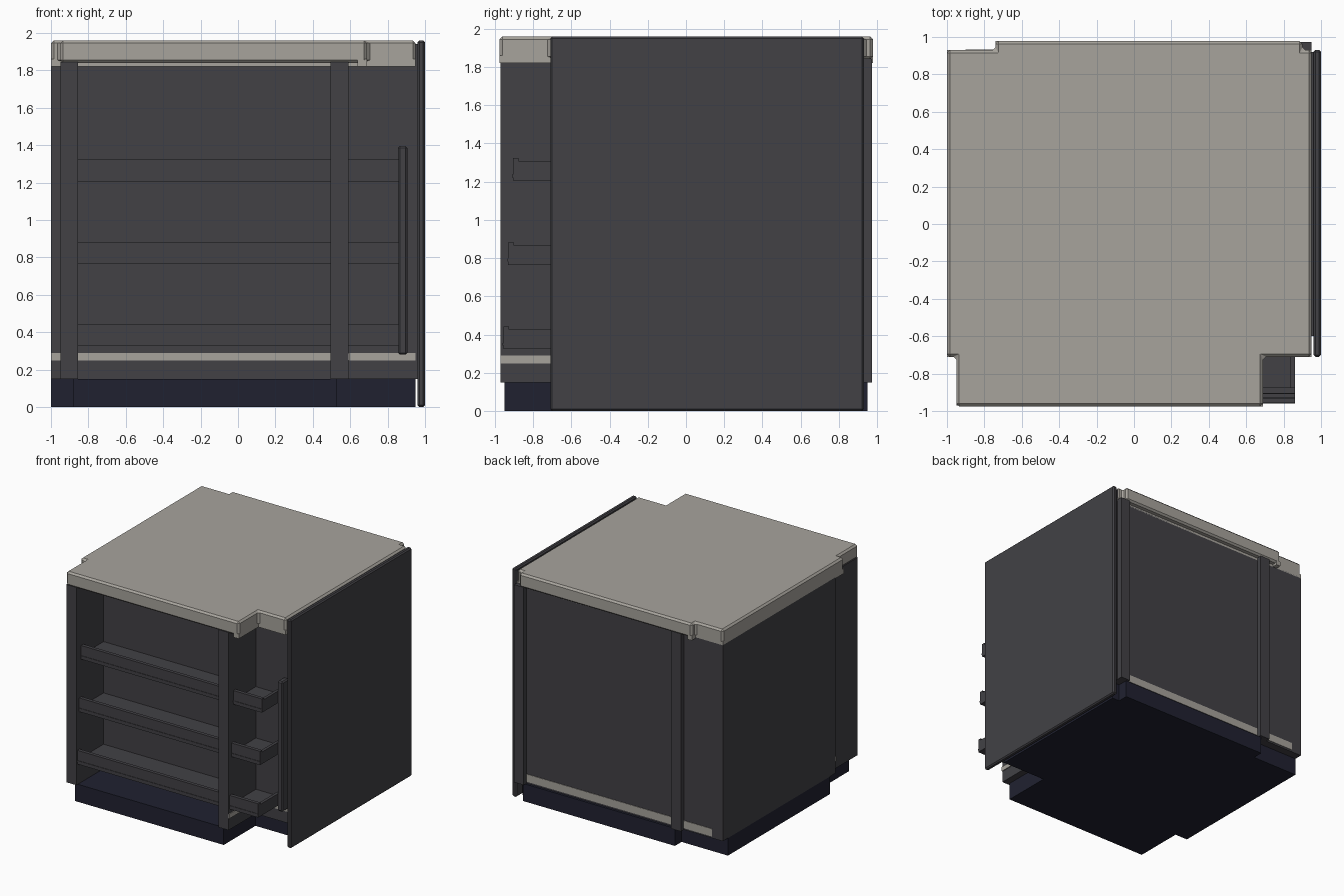
import bpy, bmesh

cube = bpy.data.objects.get("Cube")
if cube:
    bpy.data.objects.remove(cube, do_unlink=True)


def material(name, r, g, b):
    m = bpy.data.materials.new(name)
    m.use_nodes = True
    m.diffuse_color = (r, g, b, 1)
    m.node_tree.nodes["Principled BSDF"].inputs["Base Color"].default_value = (r, g, b, 1)
    return m


STONE = material("warm grey", 0.39, 0.37, 0.335)
DARK = material("charcoal", 0.054, 0.053, 0.06)
NAVY = material("dark navy", 0.0144, 0.0152, 0.03)


def prism(name, outline, z0, z1, mat, bevel=0):
    """Extrude a counter-clockwise xy outline from z0 to z1."""
    bm = bmesh.new()
    face = bm.faces.new([bm.verts.new((x, y, z0)) for x, y in outline])
    top = bmesh.ops.extrude_face_region(bm, geom=[face])["geom"]
    bmesh.ops.translate(bm, vec=(0, 0, z1 - z0),
                        verts=[v for v in top if isinstance(v, bmesh.types.BMVert)])
    bmesh.ops.recalc_face_normals(bm, faces=bm.faces)
    mesh = bpy.data.meshes.new(name)
    bm.to_mesh(mesh)
    bm.free()
    mesh.materials.append(mat)
    ob = bpy.data.objects.new(name, mesh)
    bpy.context.collection.objects.link(ob)
    if bevel:
        mod = ob.modifiers.new("Bevel", "BEVEL")
        mod.width = bevel
        mod.segments = 1
    return ob


def box(name, x, y, z, mat, bevel=0):
    outline = [(x[0], y[0]), (x[1], y[0]), (x[1], y[1]), (x[0], y[1])]
    return prism(name, outline, z[0], z[1], mat, bevel)


# Stepped plinth
prism("plinth", [(-0.88, -0.95), (0.53, -0.95), (0.53, -0.52), (0.95, -0.52),
                 (0.95, 0.86), (0.88, 0.86), (0.88, 0.95), (-0.56, 0.95),
                 (-0.56, 0.86), (-1, 0.86), (-1, -0.52), (-0.88, -0.52)],
      0, 0.15, NAVY)

# Cabinet body
box("cabinet_body", (-1, 0.95), (-0.6, 0.93), (0.15, 1.83), DARK)

# Front and back posts
for name, x, y in (("front_post_right", (-0.95, -0.855), (-0.97, -0.59)),
                   ("front_post_left", (0.495, 0.59), (-0.97, -0.59)),
                   ("back_post_right", (-0.63, -0.535), (0.92, 0.97)),
                   ("back_post_left", (0.86, 0.95), (0.92, 0.972))):
    box(name, x, y, (0.15, 1.845), DARK)

# Pale skirting strips
box("front_skirting", (-1, 0.95), (-0.608, -0.6), (0.25, 0.29), STONE)
box("post_skirting", (0.59, 0.597), (-0.97, -0.6), (0.25, 0.29), STONE)
box("back_skirting", (-0.9, 0.86), (0.93, 0.934), (0.165, 0.23), STONE)

# Tray shelves with raised front and end lips
for level, z, y in (("lower", 0.325, -0.955), ("middle", 0.765, -0.93), ("upper", 1.205, -0.905)):
    box(level + "_shelf_floor", (-0.855, 0.86), (y, -0.6), (z, z + 0.035), DARK)
    box(level + "_shelf_front_lip", (-0.855, 0.86), (y, y + 0.03), (z + 0.035, z + 0.118), DARK)
    box(level + "_shelf_end_lip", (0.835, 0.86), (y + 0.03, -0.6), (z + 0.035, z + 0.102), DARK)
    box(level + "_shelf_bead", (-0.855, 0.862), (y - 0.004, y), (z + 0.018, z + 0.032), DARK)

# Worktop with a front and a back bay
prism("worktop", [(-1, -0.71), (-0.95, -0.71), (-0.95, -0.975), (0.69, -0.975),
                  (0.69, -0.71), (0.95, -0.71), (0.95, 0.93), (0.9, 0.93),
                  (0.9, 0.978), (-0.74, 0.978), (-0.74, 0.93), (-1, 0.93)],
      1.84, 1.96, STONE, 0.015)
box("worktop_underside", (-1, 0.95), (-0.71, 0.93), (1.82, 1.86), STONE)
box("worktop_side_lip", (0.64, 0.69), (-0.975, -0.7), (1.82, 1.86), STONE)
box("worktop_back_lip", (-0.74, -0.7), (0.92, 0.978), (1.82, 1.86), STONE)

# Tall end panel
box("end_panel", (0.96, 1.0), (-0.71, 0.93), (0, 1.96), DARK, 0.01)
box("end_panel_core", (0.94, 0.97), (-0.6, 0.92), (0.15, 1.94), DARK)

# Upright pull handle
box("pull_handle", (0.855, 0.905), (-0.69, -0.6), (0.28, 1.395), DARK, 0.01)
